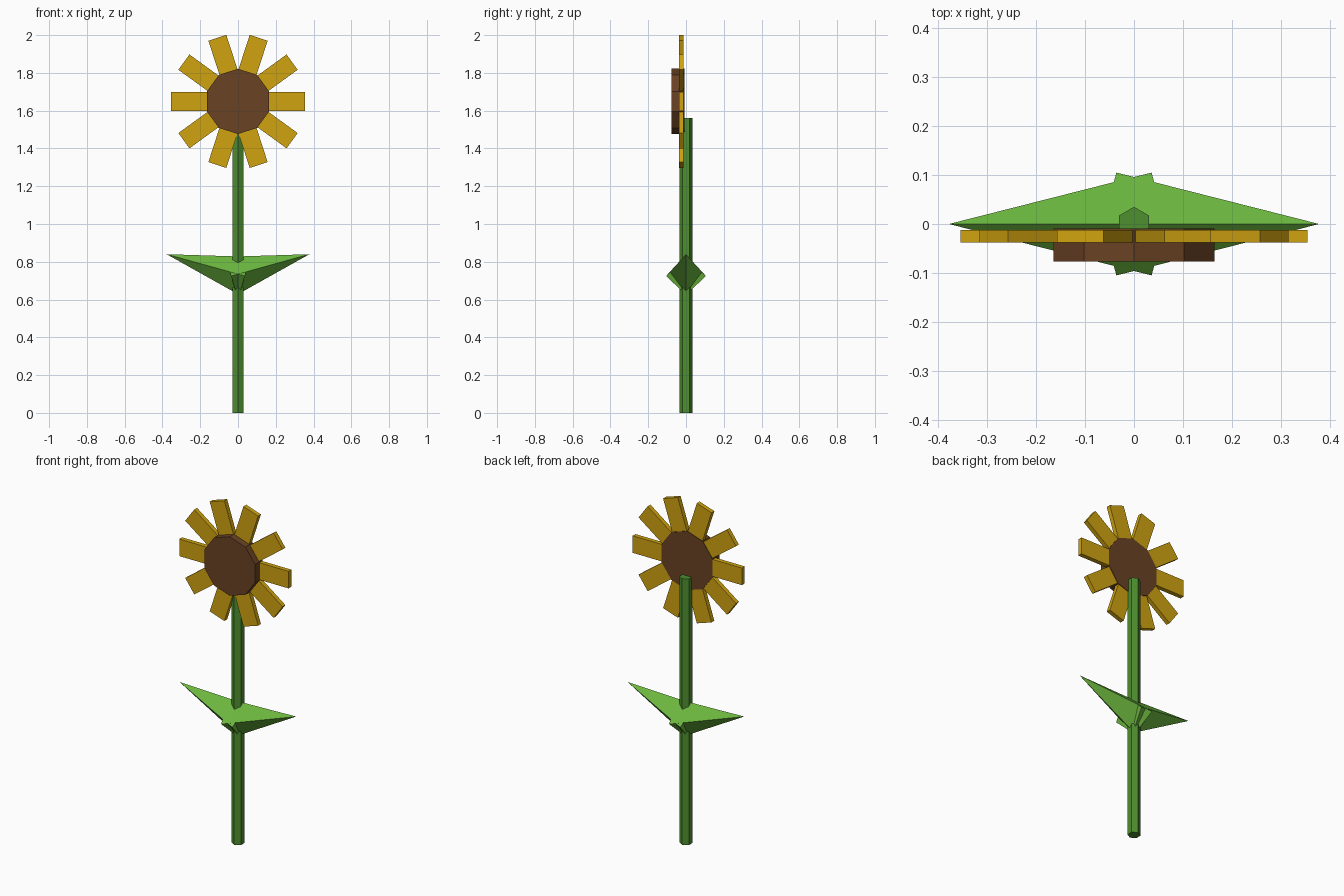
import bpy
import math
from mathutils import Matrix, Vector

default = bpy.data.objects.get("Cube")
if default:
    bpy.data.objects.remove(default, do_unlink=True)


def material(name, srgb):
    color = [(c / 255 / 12.92 if c < 11 else ((c / 255 + 0.055) / 1.055) ** 2.4) for c in srgb] + [1]
    mat = bpy.data.materials.new(name)
    mat.use_nodes = True
    mat.diffuse_color = color
    mat.node_tree.nodes["Principled BSDF"].inputs["Base Color"].default_value = color
    return mat


STEM = material("stem green", (78, 142, 47))
LEAF = material("leaf green", (108, 184, 63))
SEED = material("seed brown", (106, 66, 36))
PETAL = material("petal yellow", (208, 163, 16))


def finish(name, mat):
    obj = bpy.context.object
    obj.name = obj.data.name = name
    obj.data.materials.append(mat)
    return obj


def tapered(name, mat, sides, radius, start, end, tip_radius):
    """Faceted prism or pyramid running from start to end, first corner on the y axis."""
    start, end = Vector(start), Vector(end)
    axis = (end - start).normalized()
    bpy.ops.mesh.primitive_cone_add(vertices=sides, radius1=radius, radius2=tip_radius,
                                    depth=(end - start).length)
    obj = finish(name, mat)
    obj.matrix_world = (Matrix.Translation((start + end) / 2)
                        @ Vector((0, 0, 1)).rotation_difference(axis).to_matrix().to_4x4())
    return obj


# Six-sided stem
tapered("stem", STEM, 6, 0.035, (0, 0, 0), (0, 0, 1.56), 0.035)

# Pair of pyramid leaves crossing at the stem
for side, label in ((1, "left"), (-1, "right")):
    tapered(label + "_leaf", LEAF, 4, 0.105, (-0.036 * side, 0, 0.725), (0.378 * side, 0, 0.84), 0)

# Ten-sided seed disc
HEAD_Z = 1.649
tapered("seed_disc", SEED, 10, 0.173, (0, -0.009, HEAD_Z), (0, -0.077, HEAD_Z), 0.173)

# Ring of flat petals
INNER, OUTER = 0.14, 0.354
for i in range(10):
    angle = i * math.tau / 10
    bpy.ops.mesh.primitive_cube_add(size=1)
    petal = finish(f"petal_{i + 1}", PETAL)
    petal.matrix_world = (Matrix.Translation((0, -0.025, HEAD_Z))
                          @ Matrix.Rotation(angle, 4, "Y")
                          @ Matrix.Translation(((INNER + OUTER) / 2, 0, 0))
                          @ Matrix.Diagonal((OUTER - INNER, 0.026, 0.1, 1)))
